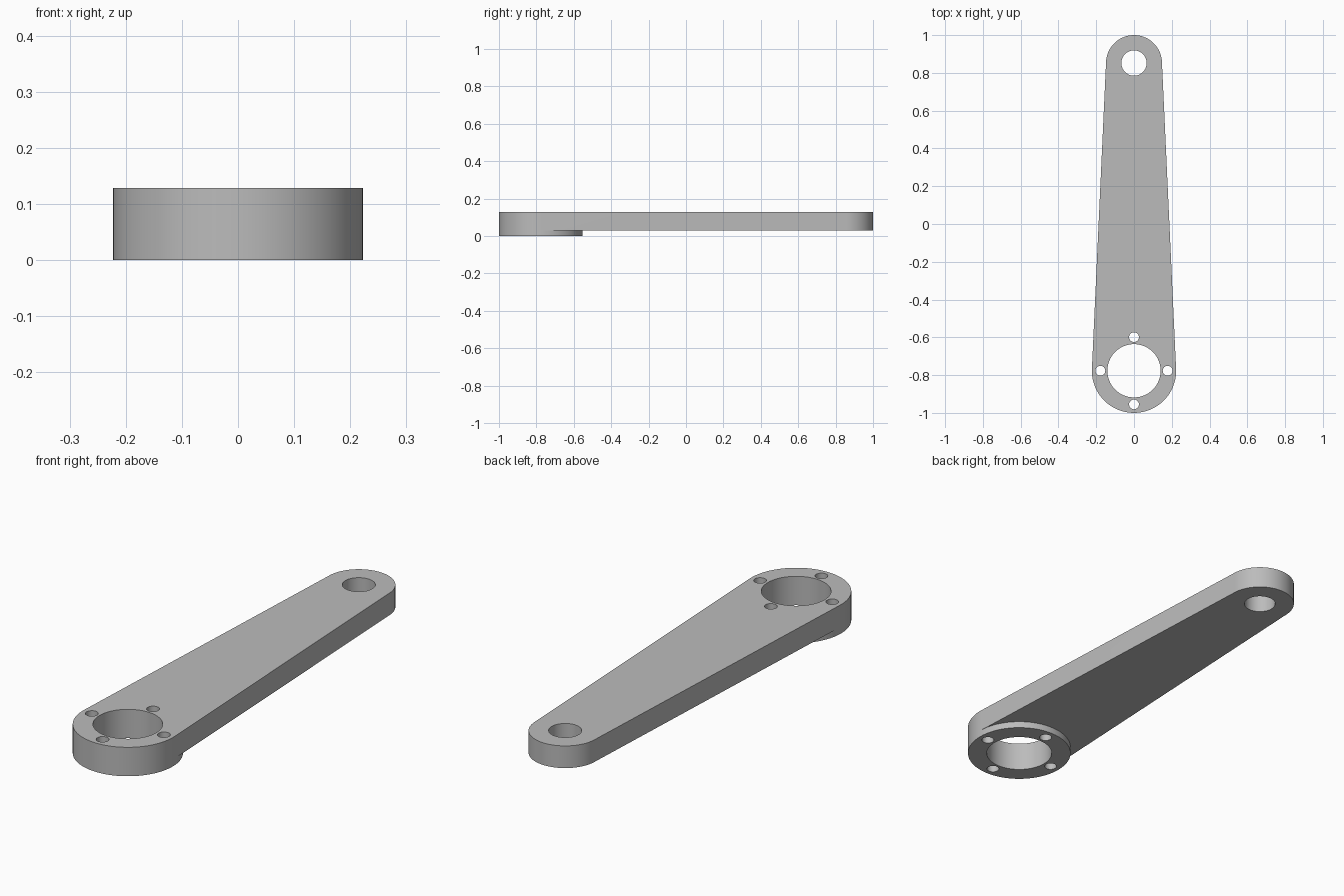
import bpy, bmesh
from math import sin, cos, pi, asin

cube = bpy.data.objects.get("Cube")
if cube:
    bpy.data.objects.remove(cube, do_unlink=True)

TOP, UNDER = 0.129, 0.03
HUB_Y, HUB_R, BORE_R = -0.777, 0.223, 0.141
TIP_Y, TIP_R, PIN_R = 0.852, 0.148, 0.067
BOLT_RING, BOLT_R = 0.178, 0.026


def arc(x, y, r, a, b, n):
    return [(x + r * cos(a + (b - a) * i / n), y + r * sin(a + (b - a) * i / n))
            for i in range(n + 1)]


def circle(x, y, r, n):
    return arc(x, y, r, 0, 2 * pi, n)[:-1]


def cap(bm, loops, z):
    """Flat face at height z: first loop is the outline, the rest are holes."""
    edges = []
    for loop in loops:
        vs = [bm.verts.new((x, y, z)) for x, y in loop]
        edges += [bm.edges.new((v, vs[i - 1])) for i, v in enumerate(vs)]
    bmesh.ops.triangle_fill(bm, use_beauty=True, use_dissolve=False, edges=edges)


def wall(bm, loop, low, high):
    rings = [[bm.verts.new((x, y, z)) for x, y in loop] for z in (low, high)]
    for i in range(len(loop)):
        bm.faces.new((rings[0][i - 1], rings[0][i], rings[1][i], rings[1][i - 1]))


# Profiles: tapered arm tangent to both round ends, and the hub pad below it
tilt = asin((HUB_R - TIP_R) / (TIP_Y - HUB_Y))
tip_arc = arc(0, TIP_Y, TIP_R, tilt, pi - tilt, 48)
hub_outer = arc(0, HUB_Y, HUB_R, pi - tilt, 2 * pi + tilt, 64)
hub_inner = arc(0, HUB_Y, HUB_R, tilt, pi - tilt, 64)
outline = tip_arc + hub_outer
hub = hub_outer + hub_inner[1:-1]
pin_hole = circle(0, TIP_Y, PIN_R, 48)
hub_holes = [circle(0, HUB_Y, BORE_R, 96)]
for k in range(4):
    a = k * pi / 2
    hub_holes.append(circle(BOLT_RING * cos(a), HUB_Y + BOLT_RING * sin(a), BOLT_R, 32))

# Flat faces and walls of the single solid part
bm = bmesh.new()
cap(bm, [outline, pin_hole] + hub_holes, TOP)
cap(bm, [tip_arc + hub_inner[::-1], pin_hole], UNDER)
cap(bm, [hub] + hub_holes, 0)
wall(bm, outline, UNDER, TOP)
wall(bm, hub, 0, UNDER)
wall(bm, pin_hole, UNDER, TOP)
for hole in hub_holes:
    wall(bm, hole, 0, TOP)
bmesh.ops.remove_doubles(bm, verts=bm.verts, dist=1e-5)
bmesh.ops.recalc_face_normals(bm, faces=bm.faces)
mesh = bpy.data.meshes.new("lever_arm")
bm.to_mesh(mesh)
bm.free()

arm = bpy.data.objects.new("lever_arm", mesh)
bpy.context.collection.objects.link(arm)

# Plain grey metal
grey = bpy.data.materials.new("grey")
grey.use_nodes = True
grey.diffuse_color = (0.5, 0.5, 0.5, 1)
grey.node_tree.nodes["Principled BSDF"].inputs["Base Color"].default_value = (0.5, 0.5, 0.5, 1)
mesh.materials.append(grey)

bpy.ops.object.select_all(action='DESELECT')
arm.select_set(True)
bpy.context.view_layer.objects.active = arm
bpy.ops.object.shade_smooth_by_angle(angle=pi / 6)
